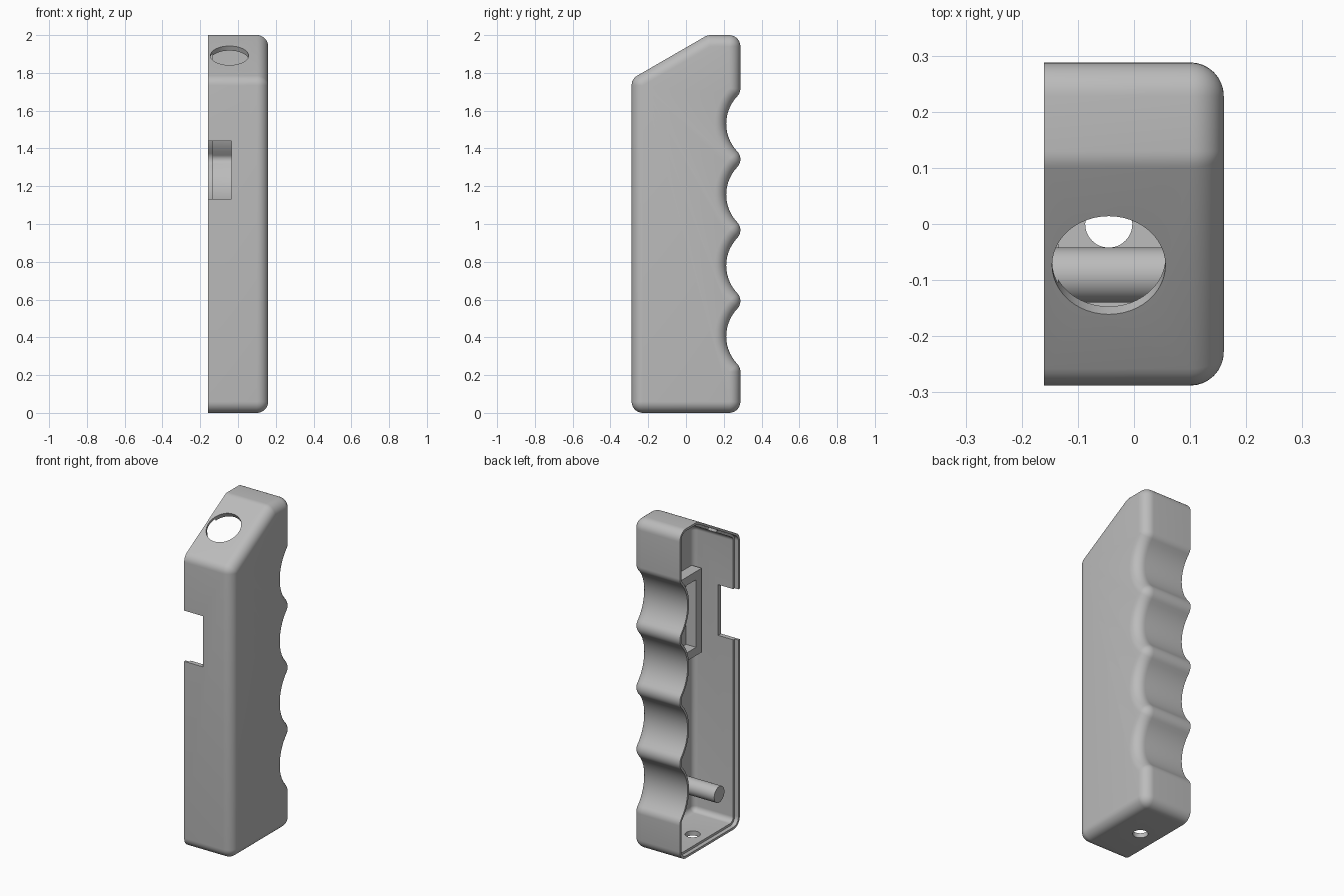
import bpy, bmesh, math
from mathutils import Matrix, Vector

cube = bpy.data.objects.get("Cube")
if cube:
    bpy.data.objects.remove(cube, do_unlink=True)

# Main dimensions
HALF_W, HALF_D, HEIGHT = 0.16, 0.288, 2.0
FILLET, WALL, LIP = 0.06, 0.028, 0.014
HOLE_X = -0.045
SLOPE = math.radians(30)

grey = bpy.data.materials.new("light grey plastic")
grey.use_nodes = True
grey.diffuse_color = (0.5, 0.5, 0.5, 1)
grey.node_tree.nodes["Principled BSDF"].inputs["Base Color"].default_value = (0.5, 0.5, 0.5, 1)


def make_object(name, bm):
    bmesh.ops.recalc_face_normals(bm, faces=bm.faces[:])
    mesh = bpy.data.meshes.new(name)
    bm.to_mesh(mesh)
    bm.free()
    mesh.materials.append(grey)
    obj = bpy.data.objects.new(name, mesh)
    bpy.context.collection.objects.link(obj)
    return obj


def box(name, low, high):
    low, high = Vector(low), Vector(high)
    bm = bmesh.new()
    bmesh.ops.create_cube(bm, size=1, matrix=Matrix.Translation((low + high) / 2)
                          @ Matrix.Diagonal((*(high - low), 1)))
    return make_object(name, bm)


def cylinder(name, centre, radius, length, axis, angle, segments=48):
    bm = bmesh.new()
    bmesh.ops.create_cone(bm, cap_ends=True, segments=segments, radius1=radius,
                          radius2=radius, depth=length,
                          matrix=Matrix.Translation(centre) @ Matrix.Rotation(angle, 4, axis))
    return make_object(name, bm)


def select_only(obj):
    bpy.ops.object.select_all(action='DESELECT')
    obj.select_set(True)
    bpy.context.view_layer.objects.active = obj


def cut(obj, cutter):
    cutter.hide_render = True
    mod = obj.modifiers.new("cut", 'BOOLEAN')
    mod.operation, mod.solver, mod.object = 'DIFFERENCE', 'EXACT', cutter
    select_only(obj)
    bpy.ops.object.modifier_apply(modifier=mod.name)
    bpy.data.objects.remove(cutter, do_unlink=True)


def smooth(obj):
    select_only(obj)
    bpy.ops.object.shade_smooth_by_angle(angle=math.radians(30))


# Side profile as arcs: centre y, centre z, radius, start, end, steps
edge = HALF_D - FILLET
pitch, first_crest, valley_y = 0.375, 0.2175, 0.213
gap = edge - valley_y
valley_r = ((pitch / 2) ** 2 + gap ** 2 - FILLET ** 2) / (2 * (FILLET + gap))
turn = math.degrees(math.atan2(pitch / 2, valley_y + valley_r - edge))
arcs = [(-edge, FILLET, FILLET, 180, 270, 8), (edge, FILLET, FILLET, 270, 360, 8)]
for i in range(5):
    crest_z = first_crest + i * pitch
    arcs.append((edge, crest_z, FILLET, -turn if i else 0, turn if i < 4 else 0, 8))
    if i < 4:
        arcs.append((valley_y + valley_r, crest_z + pitch / 2, -valley_r,
                     180 + turn, 180 - turn, 14))
top_y, top_z = 0.13, HEIGHT - FILLET
arcs += [(edge, top_z, FILLET, 0, 90, 8),
         (top_y, top_z, FILLET, 90, 120, 4),
         (-edge, top_z - (top_y + edge) * math.tan(SLOPE), FILLET, 120, 180, 6)]


def profile(inset):
    points = []
    for cy, cz, r, start, end, steps in arcs:
        radius = abs(r - inset)
        for k in range(steps + 1):
            a = math.radians(start + (end - start) * k / steps)
            points.append((cy + radius * math.cos(a), cz + radius * math.sin(a)))
    return points


# Shell: rings from the outer face, round the open rim, to the inner face
def rounded(radius, inset):
    steps = [math.radians(90 * k / 8) for k in range(9)]
    return [(HALF_W - FILLET + radius * math.sin(a), inset + radius * (1 - math.cos(a)))
            for a in steps]


rings = rounded(FILLET, 0)[::-1]
rings += [(-HALF_W, 0), (-HALF_W, LIP), (-HALF_W + 0.025, LIP), (-HALF_W + 0.025, WALL)]
rings += rounded(FILLET - WALL, WALL)
bm = bmesh.new()
loops = [[bm.verts.new((x, y, z)) for y, z in profile(inset)] for x, inset in rings]
for a, b in zip(loops, loops[1:]):
    for i in range(len(a)):
        j = (i + 1) % len(a)
        bm.faces.new((a[i], a[j], b[j], b[i]))
bm.faces.new(loops[0])
bm.faces.new(loops[-1])
bmesh.ops.remove_doubles(bm, verts=bm.verts[:], dist=0.00002)
shell = make_object("grip_shell", bm)

# Openings: sloped button hole, cable hole and trigger notch
cut(shell, cylinder("button_hole", (HOLE_X, -0.0725, 1.89), 0.101, 0.2, 'X', SLOPE))
cut(shell, cylinder("cable_hole", (HOLE_X, 0, 0), 0.042, 0.2, 'X', 0))
cut(shell, box("trigger_notch", (-0.3, -0.4, 1.132), (-0.034, -0.2, 1.44)))
smooth(shell)

# Inner switch frame on the closed wall
frame = box("switch_frame", (0.065, -0.243, 1.01), (0.14, 0.07, 1.52))
cut(frame, box("frame_opening", (0, -0.19, 1.06), (0.2, 0.017, 1.47)))

# Cable peg across the inside
peg = cylinder("cable_peg", (-0.01, -0.091, 0.265), 0.049, 0.3, 'Y', math.pi / 2)
smooth(peg)
